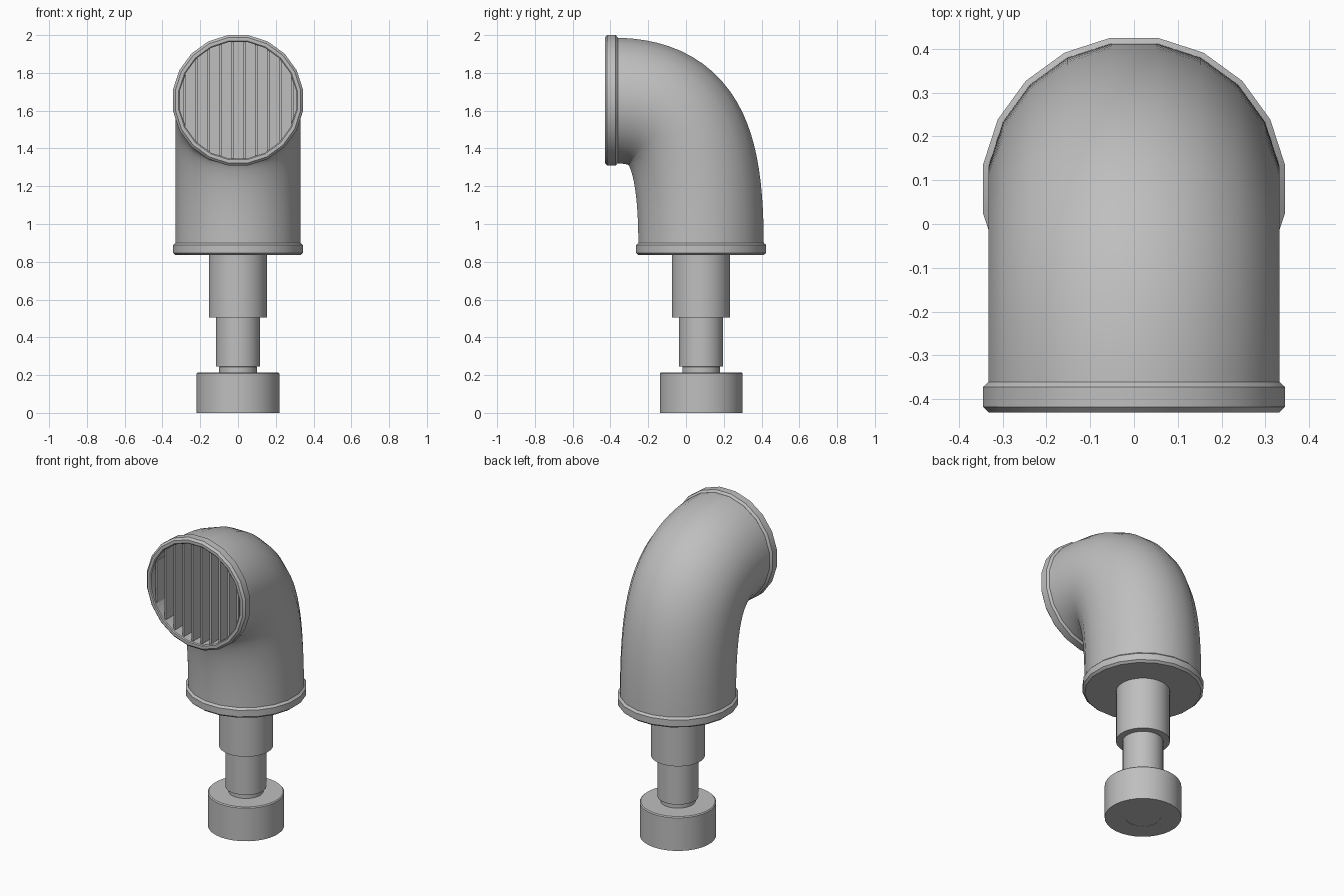
import bpy, bmesh, math
from mathutils import Vector

if "Cube" in bpy.data.objects:
    bpy.data.objects.remove(bpy.data.objects["Cube"], do_unlink=True)

mat = bpy.data.materials.new("plain_grey")
mat.use_nodes = True
GREY = (0.52, 0.52, 0.52, 1)
mat.diffuse_color = GREY
mat.node_tree.nodes["Principled BSDF"].inputs["Base Color"].default_value = GREY

AXIS_Y = 0.08       # vertical axis of stem and pipe
MOUTH_Z = 1.655     # height of the mouth centre
SIDES = 20


def finish(name, bm, loc=(0, 0, 0), rot_x=0.0):
    mesh = bpy.data.meshes.new(name)
    bm.to_mesh(mesh)
    bm.free()
    mesh.materials.append(mat)
    ob = bpy.data.objects.new(name, mesh)
    bpy.context.collection.objects.link(ob)
    ob.location = loc
    ob.rotation_euler.x = rot_x
    bpy.ops.object.select_all(action='DESELECT')
    ob.select_set(True)
    bpy.context.view_layer.objects.active = ob
    bpy.ops.object.shade_smooth_by_angle(angle=math.radians(35))
    return ob


def skin(bm, rings, closed=False):
    n = len(rings[0])
    pairs = list(zip(rings, rings[1:]))
    if closed:
        pairs.append((rings[-1], rings[0]))
    for a, b in pairs:
        for i in range(n):
            j = (i + 1) % n
            bm.faces.new((a[i], a[j], b[j], b[i]))


def lathe(name, profile, sides, loc, rot_x=0.0, closed=False, caps=True):
    """Turn a (radius, height) profile around the local z axis."""
    bm = bmesh.new()
    rings = []
    for r, z in profile:
        rings.append([bm.verts.new((r * math.sin(a), r * math.cos(a), z))
                      for a in (2 * math.pi * (i + 0.5) / sides for i in range(sides))])
    skin(bm, rings, closed)
    if caps and not closed:
        bm.faces.new(rings[0])
        bm.faces.new(rings[-1])
    bmesh.ops.recalc_face_normals(bm, faces=bm.faces)
    return finish(name, bm, loc, rot_x)


def cylinder(name, r, z0, z1, sides=32, bevel=0.006):
    return lathe(name, [(r, z0), (r, z1 - bevel), (r - bevel, z1)], sides, (0, AXIS_Y, 0))


# Foot with a round socket underneath
lathe("foot", [(0.1, 0), (0.22, 0), (0.22, 0.209), (0.214, 0.215), (0.1, 0.215)],
      32, (0, AXIS_Y, 0), closed=True)
bm = bmesh.new()
bmesh.ops.create_circle(bm, cap_ends=True, segments=32, radius=0.1)
for f in bm.faces:
    f.normal_update()
    if f.normal.z < 0:
        f.normal_flip()
finish("socket_plate", bm, (0, AXIS_Y, 0.002))

# Stepped stem
cylinder("neck", 0.1, 0.2, 0.25)
cylinder("lower_stem", 0.117, 0.245, 0.51)
cylinder("upper_stem", 0.155, 0.505, 0.845)

# Bottom collar
lathe("bottom_collar", [(0.335, 0.835), (0.349, 0.847), (0.349, 0.888), (0.336, 0.9)],
      SIDES, (0, AXIS_Y, 0))

# Bent pipe swept along a curve from collar to mouth
p = [Vector(c) for c in ((0, 0.08, 0.87), (0, 0.08, 1.45), (0, -0.02, 1.655), (0, -0.4, 1.655))]
R, STEPS = 0.336, 24
bm = bmesh.new()
rings = []
for k in range(STEPS + 1):
    t = k / STEPS
    s = 1 - t
    c = s**3 * p[0] + 3 * s * s * t * p[1] + 3 * s * t * t * p[2] + t**3 * p[3]
    d = (s * s * (p[1] - p[0]) + 2 * s * t * (p[2] - p[1]) + t * t * (p[3] - p[2])).normalized()
    side = Vector((1, 0, 0))
    up = d.cross(side)
    rings.append([bm.verts.new(c + R * (math.sin(a) * side + math.cos(a) * up))
                  for a in (2 * math.pi * (i + 0.5) / SIDES for i in range(SIDES))])
skin(bm, rings)
bmesh.ops.recalc_face_normals(bm, faces=bm.faces)
bent_pipe = finish("bent_pipe", bm)
bent_pipe.data.shade_smooth()

# Mouth ring, local z points out of the mouth
lathe("mouth_ring", [(0.312, -0.1), (0.312, 0.425), (0.318, 0.43), (0.336, 0.43), (0.349, 0.417),
                     (0.349, 0.372), (0.336, 0.36), (0.325, 0.36), (0.325, -0.1)][1:8]
      + [(0.325, 0.32), (0.312, 0.32)],
      SIDES, (0, 0, MOUTH_Z), math.pi / 2, closed=True)

# Backing plate and upright slats inside the mouth
lathe("mouth_backing", [(0.32, 0.32), (0.32, 0.325)], SIDES, (0, 0, MOUTH_Z), math.pi / 2)
bm = bmesh.new()
for i in range(10):
    x = -0.282 + 0.0632 * i
    half = math.sqrt(0.312**2 - x * x)
    cube = bmesh.ops.create_cube(bm, size=1)["verts"]
    bmesh.ops.scale(bm, vec=(0.012, 0.09, 2 * half), verts=cube)
    bmesh.ops.translate(bm, vec=(x, -0.37, MOUTH_Z), verts=cube)
finish("mouth_slats", bm)
